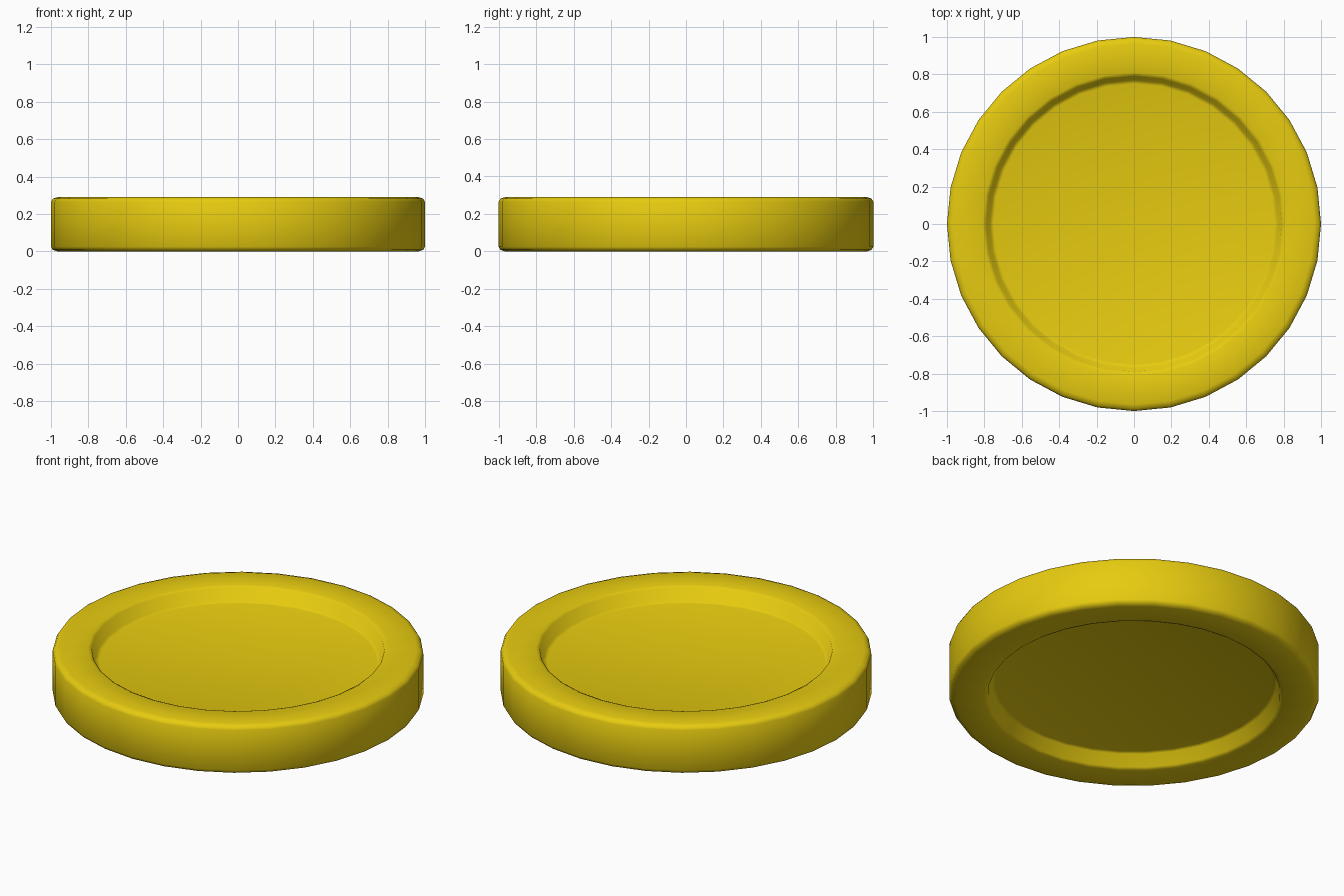
import bpy, bmesh
from math import cos, sin, tau

if "Cube" in bpy.data.objects:
    bpy.data.objects.remove(bpy.data.objects["Cube"])

SEGMENTS = 32
HEIGHT = 0.29
MID = HEIGHT / 2

# Upper half of the disc profile (radius, height above mid plane), recess floor to outer edge
upper = [(0.75, 0.06), (0.77, 0.066), (0.79, 0.136), (0.81, 0.145),
         (0.965, 0.145), (0.99, 0.137), (1.0, 0.12)]
profile = upper + [(r, -h) for r, h in reversed(upper)]

# Lathe the profile and cap both recess floors
bm = bmesh.new()
rings = [[bm.verts.new((r * cos(tau * i / SEGMENTS), r * sin(tau * i / SEGMENTS), MID + h))
          for i in range(SEGMENTS)] for r, h in profile]
for a, b in zip(rings, rings[1:]):
    for i in range(SEGMENTS):
        j = (i + 1) % SEGMENTS
        bm.faces.new((a[i], b[i], b[j], a[j]))
bm.faces.new(rings[0])
bm.faces.new(rings[-1][::-1])
bmesh.ops.recalc_face_normals(bm, faces=bm.faces)
for f in bm.faces:
    f.smooth = True

mesh = bpy.data.meshes.new("coin")
bm.to_mesh(mesh)
bm.free()
coin = bpy.data.objects.new("coin", mesh)
bpy.context.collection.objects.link(coin)

# Yellow gold colour
gold = bpy.data.materials.new("gold")
gold.diffuse_color = (0.8, 0.6, 0.005, 1)
gold.use_nodes = True
gold.node_tree.nodes["Principled BSDF"].inputs["Base Color"].default_value = gold.diffuse_color
mesh.materials.append(gold)
